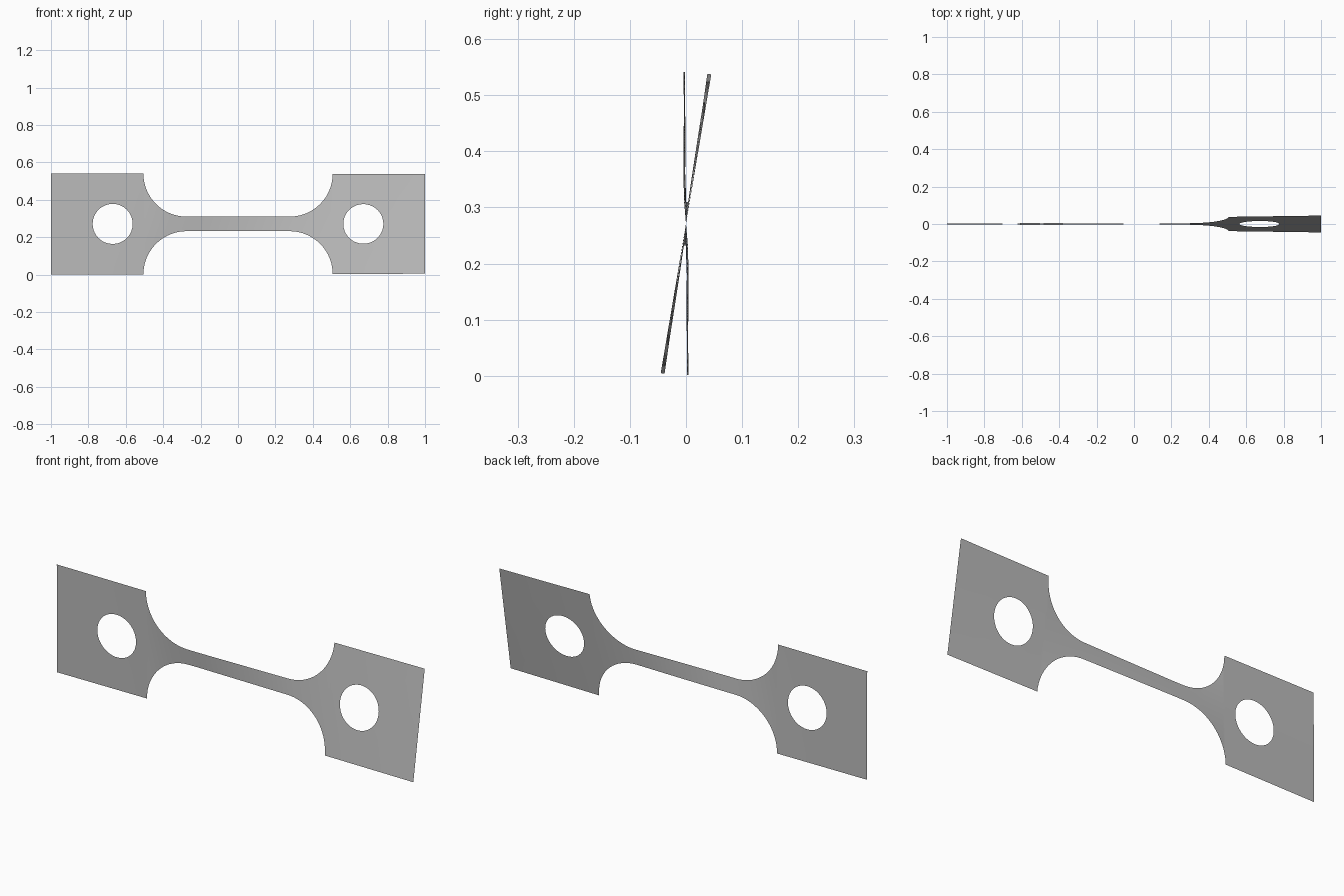
import bpy
import bmesh
from math import atan2, cos, sin, sqrt, radians

if "Cube" in bpy.data.objects:
    bpy.data.objects.remove(bpy.data.objects["Cube"], do_unlink=True)

HALF, NECK, MID_Z = 0.27, 0.039, 0.271   # half heights and centre line
ARC_X, SHOULDER = 0.275, 0.506           # fillet start and end
HOLE_X, HOLE_R = 0.67, 0.107
N = 16                                   # segments per side

# Twist in degrees along the length
TWIST = [(-1, -0.4), (-0.5, -1), (-0.37, -3.8), (-0.22, -5), (0.05, 0),
         (0.3, 5.7), (0.5, 8.1), (1, 9.6)]


def twist(x):
    for (x0, a0), (x1, a1) in zip(TWIST, TWIST[1:]):
        if x <= x1 + 1e-6:
            return radians(a0 + (a1 - a0) * (x - x0) / (x1 - x0))
    return radians(TWIST[-1][1])


def half_height(x):
    d = max(abs(x) - ARC_X, 0)
    r = SHOULDER - ARC_X
    return HALF - (HALF - NECK) * sqrt(max(1 - (d / r) ** 2, 0))


def lerp(a, b, t):
    return a + (b - a) * t


bm = bmesh.new()


def add_grid(rows):
    """Skin a list of equal length rows of flat (x, height) points."""
    verts = [[bm.verts.new((x, 0, h)) for x, h in row] for row in rows]
    for a, b in zip(verts, verts[1:]):
        for i in range(len(a) - 1):
            bm.faces.new((a[i], b[i], b[i + 1], a[i + 1]))


# Narrow gauge with both fillets
bar = [ARC_X * (i / 14 - 1) for i in range(29)]
arc = [ARC_X + (SHOULDER - ARC_X) * sin(radians(90 * i / 20)) for i in range(1, 21)]
columns = [-x for x in reversed(arc)] + bar + arc
add_grid([[(x, half_height(x) * (2 * j / N - 1)) for j in range(N + 1)]
          for x in columns])

# Grip plates: rings running from the round hole to the rectangle
for side in (-1, 1):
    corners = [(SHOULDER, -HALF), (1, -HALF), (1, HALF), (SHOULDER, HALF)]
    rim = []
    for k in range(4):
        p, q = corners[k], corners[(k + 1) % 4]
        rim += [(lerp(p[0], q[0], j / N), lerp(p[1], q[1], j / N)) for j in range(N)]
    rim.append(rim[0])
    rings = []
    for t in (0, 0.25, 0.5, 0.75, 1):
        ring = []
        for x, h in rim:
            a = atan2(h, x - HOLE_X)
            ring.append((side * lerp(HOLE_X + HOLE_R * cos(a), x, t),
                         lerp(HOLE_R * sin(a), h, t)))
        rings.append(ring)
    add_grid(rings)

bmesh.ops.remove_doubles(bm, verts=bm.verts, dist=1e-5)

# Make every face look to the front, then twist the sheet about its length
bm.normal_update()
bmesh.ops.reverse_faces(bm, faces=[f for f in bm.faces if f.normal.y > 0])
for v in bm.verts:
    a, h = twist(v.co.x), v.co.z
    v.co.y, v.co.z = h * sin(a), MID_Z + h * cos(a)

mesh = bpy.data.meshes.new("twisted_test_strip")
bm.to_mesh(mesh)
bm.free()
strip = bpy.data.objects.new("twisted_test_strip", mesh)
bpy.context.collection.objects.link(strip)

# Plain grey metal
grey = bpy.data.materials.new("plain_grey")
grey.use_nodes = True
colour = (0.5, 0.5, 0.5, 1)
grey.diffuse_color = colour
grey.node_tree.nodes["Principled BSDF"].inputs["Base Color"].default_value = colour
mesh.materials.append(grey)
mesh.shade_smooth()
